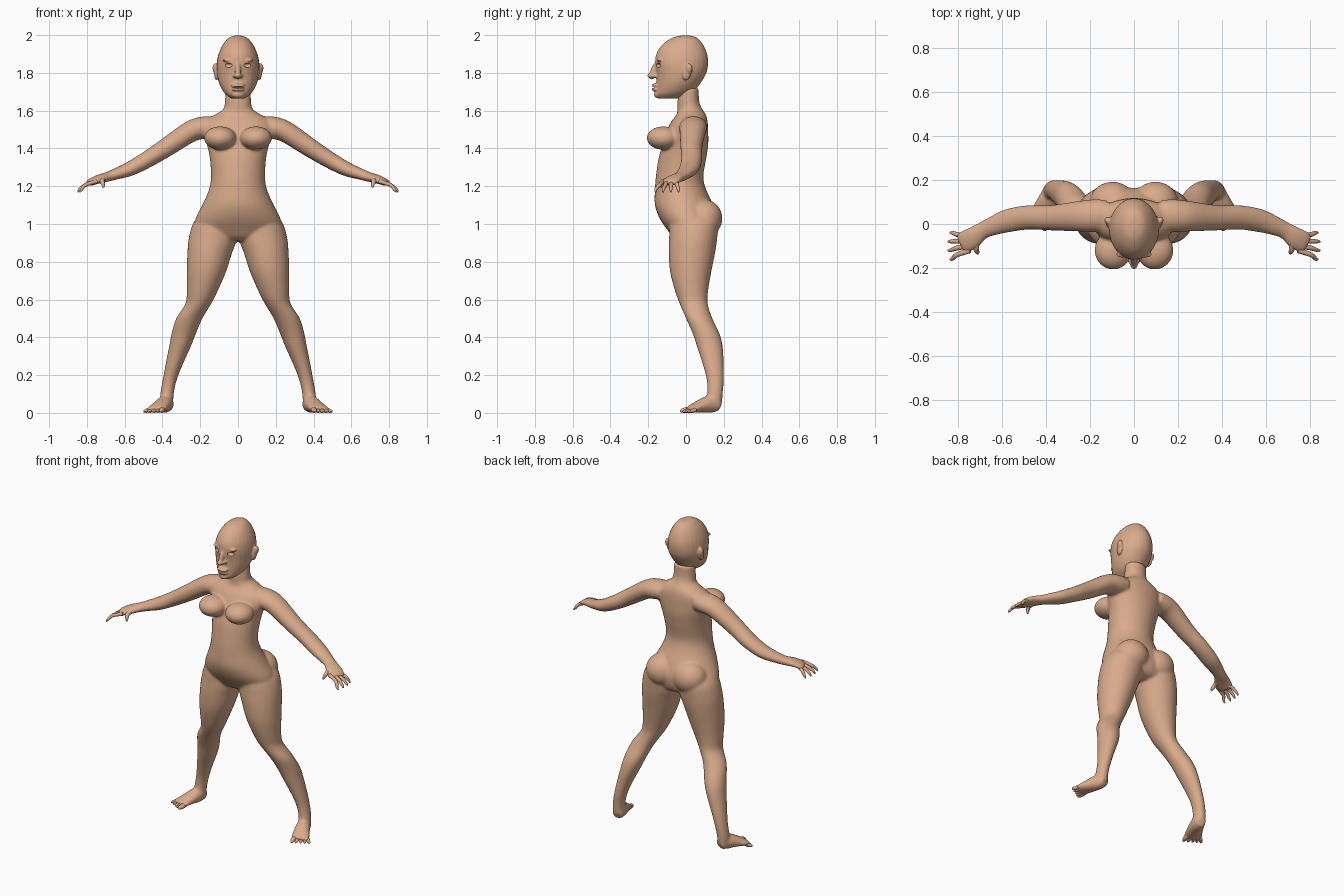
import bpy, bmesh, math
from mathutils import Matrix, Vector

cube = bpy.data.objects.get("Cube")
if cube:
    bpy.data.objects.remove(cube, do_unlink=True)

skin = bpy.data.materials.new("skin")
skin.use_nodes = True
skin_colour = (0.70, 0.41, 0.26, 1)
skin.diffuse_color = skin_colour
for node in skin.node_tree.nodes:
    if node.type == 'BSDF_PRINCIPLED':
        node.inputs["Base Color"].default_value = skin_colour
        node.inputs["Roughness"].default_value = 0.7

SIDES = (1, -1)


def smooth_keys(keys, steps=4):
    """Catmull-Rom interpolation of key tuples."""
    padded = [keys[0]] + list(keys) + [keys[-1]]
    result = []
    for a, b, c, d in zip(padded, padded[1:], padded[2:], padded[3:]):
        for s in range(steps):
            t = s / steps
            result.append([
                q + t * ((r - p) + t * ((2 * p - 5 * q + 4 * r - e)
                                        + t * (3 * (q - r) + e - p))) / 2
                for p, q, r, e in zip(a, b, c, d)])
    result.append(list(keys[-1]))
    return result


def loft(bm, sections, sides=28):
    """Skin elliptical sections given as (centre, u axis, v axis)."""
    rings = []
    for centre, u, v in sections:
        angles = [math.tau * i / sides for i in range(sides)]
        rings.append([bm.verts.new(centre + u * math.cos(a) + v * math.sin(a))
                      for a in angles])
    for low, high in zip(rings, rings[1:]):
        for i in range(sides):
            j = (i + 1) % sides
            bm.faces.new((low[i], low[j], high[j], high[i]))
    bm.faces.new(rings[0])
    bm.faces.new(rings[-1])


def slices(bm, keys, side=1):
    """Loft of level slices: height, x range, y range."""
    loft(bm, [(Vector((side * (x0 + x1) / 2, (y0 + y1) / 2, z)),
               Vector(((x1 - x0) / 2, 0, 0)), Vector((0, (y1 - y0) / 2, 0)))
              for z, x0, x1, y0, y1 in smooth_keys(keys)])


def tube(bm, keys, side=1, sides=20):
    """Loft along a path: x, y, z, half width, half thickness."""
    path = smooth_keys(keys)
    points = [Vector((side * k[0], k[1], k[2])) for k in path]
    sections = []
    for i, key in enumerate(path):
        tangent = points[min(i + 1, len(path) - 1)] - points[max(i - 1, 0)]
        tangent.normalize()
        across = Vector((0, 0, 1)).cross(tangent).normalized()
        sections.append((points[i], across * key[3],
                         tangent.cross(across) * key[4]))
    loft(bm, sections, sides)


def ball(bm, centre, radii, side=1, tilt=0):
    place = Matrix.Translation((side * centre[0], centre[1], centre[2]))
    turn = Matrix.Rotation(tilt, 4, 'X')
    bmesh.ops.create_uvsphere(bm, u_segments=32, v_segments=20, radius=1,
                              matrix=place @ turn @ Matrix.Diagonal((*radii, 1)))


def make_object(name, bm):
    bmesh.ops.recalc_face_normals(bm, faces=bm.faces[:])
    mesh = bpy.data.meshes.new(name)
    bm.to_mesh(mesh)
    bm.free()
    ob = bpy.data.objects.new(name, mesh)
    bpy.context.scene.collection.objects.link(ob)
    return ob


def finish(ob, voxel=None, repeat=0, cutter=None):
    """Fuse overlapping parts, soften, carve, then shade."""
    if voxel:
        fuse = ob.modifiers.new("fuse", 'REMESH')
        fuse.mode = 'VOXEL'
        fuse.voxel_size = voxel
        soften = ob.modifiers.new("soften", 'SMOOTH')
        soften.factor = 0.5
        soften.iterations = repeat
        if cutter:
            carve = ob.modifiers.new("carve", 'BOOLEAN')
            carve.operation = 'DIFFERENCE'
            carve.object = cutter
        graph = bpy.context.evaluated_depsgraph_get()
        mesh = bpy.data.meshes.new_from_object(ob.evaluated_get(graph))
        ob.modifiers.clear()
        ob.data = mesh
    ob.data.materials.clear()
    ob.data.materials.append(skin)
    for other in bpy.context.view_layer.objects:
        other.select_set(False)
    ob.select_set(True)
    bpy.context.view_layer.objects.active = ob
    bpy.ops.object.shade_smooth_by_angle(angle=math.radians(50))


# Torso and neck: height, half width, front, back
torso = [(1.72, .066, -.04, .068), (1.65, .07, -.045, .07), (1.61, .078, -.045, .085),
         (1.58, .12, -.05, .105), (1.54, .18, -.08, .115), (1.48, .185, -.11, .118),
         (1.42, .165, -.125, .118), (1.35, .15, -.145, .108), (1.25, .143, -.16, .092),
         (1.18, .155, -.165, .108), (1.1, .19, -.165, .145), (1.03, .225, -.14, .165),
         (.97, .235, -.1, .16), (.93, .2, -.07, .14), (.91, .1, -.04, .1)]
leg = [(1.05, .03, .2, -.06, .15), (1, .01, .24, -.085, .17), (.92, .005, .262, -.09, .165),
       (.85, .03, .268, -.092, .155), (.75, .062, .272, -.085, .135),
       (.65, .105, .272, -.06, .118), (.58, .14, .278, -.035, .115),
       (.5, .188, .328, 0, .14), (.42, .222, .352, .035, .178), (.35, .25, .365, .058, .195),
       (.25, .295, .385, .09, .2), (.17, .325, .4, .11, .2), (.1, .34, .412, .112, .195),
       (.04, .343, .415, .1, .19)]
arm = [(.12, .04, 1.515, .07, .055), (.18, .038, 1.51, .075, .06), (.25, .035, 1.49, .07, .057),
       (.38, .028, 1.405, .058, .051), (.48, .03, 1.342, .056, .045),
       (.57, .016, 1.293, .054, .039), (.64, -.008, 1.267, .045, .031),
       (.69, -.03, 1.25, .04, .026), (.735, -.062, 1.238, .05, .023),
       (.77, -.082, 1.224, .052, .019), (.79, -.092, 1.213, .045, .015)]
foot = [(.37, .18, .035, .03, .03), (.378, .15, .045, .038, .044), (.39, .115, .045, .044, .045),
        (.41, .07, .034, .05, .033), (.43, .03, .022, .056, .021), (.437, .01, .016, .05, .015)]

bm = bmesh.new()
slices(bm, [(z, -w, w, front, back) for z, w, front, back in torso])
for side in SIDES:
    slices(bm, leg, side)
    tube(bm, arm, side)
    tube(bm, foot, side)
    ball(bm, (.095, -.12, 1.455), (.085, .088, .062), side)    # breast
    ball(bm, (.098, .095, 1.03), (.105, .098, .1), side)       # buttock
finish(make_object("body", bm), voxel=.006, repeat=22)

# Head with nose, lips, chin and ears
skull = [(1.997, -.02, .02, -.03, .025), (1.985, -.05, .05, -.075, .06),
         (1.95, -.08, .08, -.125, .09), (1.9, -.103, .103, -.157, .112),
         (1.85, -.113, .113, -.163, .117), (1.8, -.112, .112, -.158, .108),
         (1.75, -.102, .102, -.157, .08), (1.71, -.084, .084, -.16, .05),
         (1.685, -.064, .064, -.163, .02), (1.665, -.038, .038, -.148, -.03)]
bm = bmesh.new()
slices(bm, skull)
ball(bm, (0, -.168, 1.812), (.015, .02, .05), tilt=-.35)       # nose bridge
ball(bm, (0, -.182, 1.785), (.018, .024, .015))                # nose tip
ball(bm, (0, -.16, 1.733), (.036, .023, .012))                 # upper lip
ball(bm, (0, -.16, 1.713), (.034, .022, .011))                 # lower lip
ball(bm, (0, -.145, 1.685), (.032, .025, .02))                 # chin
for side in SIDES:
    ball(bm, (.016, -.165, 1.784), (.012, .018, .01), side)    # nostril wing
    ball(bm, (.05, -.138, 1.867), (.032, .016, .009), side)    # brow
    ball(bm, (.114, .006, 1.805), (.013, .024, .045), side, tilt=-.2)
    ball(bm, (.122, .016, 1.825), (.013, .018, .026), side)    # ear rim
head = make_object("head", bm)

# Carved eye sockets and mouth line
bm = bmesh.new()
ball(bm, (0, -.182, 1.723), (.037, .022, .0045))
for side in SIDES:
    ball(bm, (.052, -.147, 1.84), (.024, .016, .012), side)
cutter = make_object("face_cutter", bm)
cutter.hide_render = True
finish(head, voxel=.005, repeat=6, cutter=cutter)
bpy.data.objects.remove(cutter, do_unlink=True)

# Fingers, thumbs and toes
for side, label in zip(SIDES, ("left", "right")):
    bm = bmesh.new()
    for i in range(4):
        base, tip = -.055 - .022 * i, -.04 - .04 * i
        reach = .838 + (.01 if i in (1, 2) else 0)
        tube(bm, [(.765 - .006 * i, base, 1.226, .012, .011),
                  (.807, (base + tip) / 2, 1.207, .011, .01),
                  (reach - .01, tip, 1.183, .008, .008),
                  (reach, tip, 1.168, .003, .003)], side, 12)
    tube(bm, [(.715, -.075, 1.237, .017, .015), (.72, -.11, 1.228, .013, .013),
              (.714, -.128, 1.21, .01, .01), (.711, -.134, 1.193, .004, .004)], side, 12)
    finish(make_object(label + "_fingers", bm))

    bm = bmesh.new()
    for i in range(5):
        size = .015 if i == 0 else .011
        x, y = .398 + .019 * i, .03 + .005 * i
        tip_x, tip_y = .406 + .022 * i, -.03 + .013 * i
        tube(bm, [(x, y, size + .004, size, size),
                  ((x + tip_x) / 2, (y + tip_y) / 2, size, size, size),
                  (tip_x, tip_y + .008, size * .75, size * .75, size * .7),
                  (tip_x, tip_y, .004, .004, .004)], side, 12)
    finish(make_object(label + "_toes", bm))
